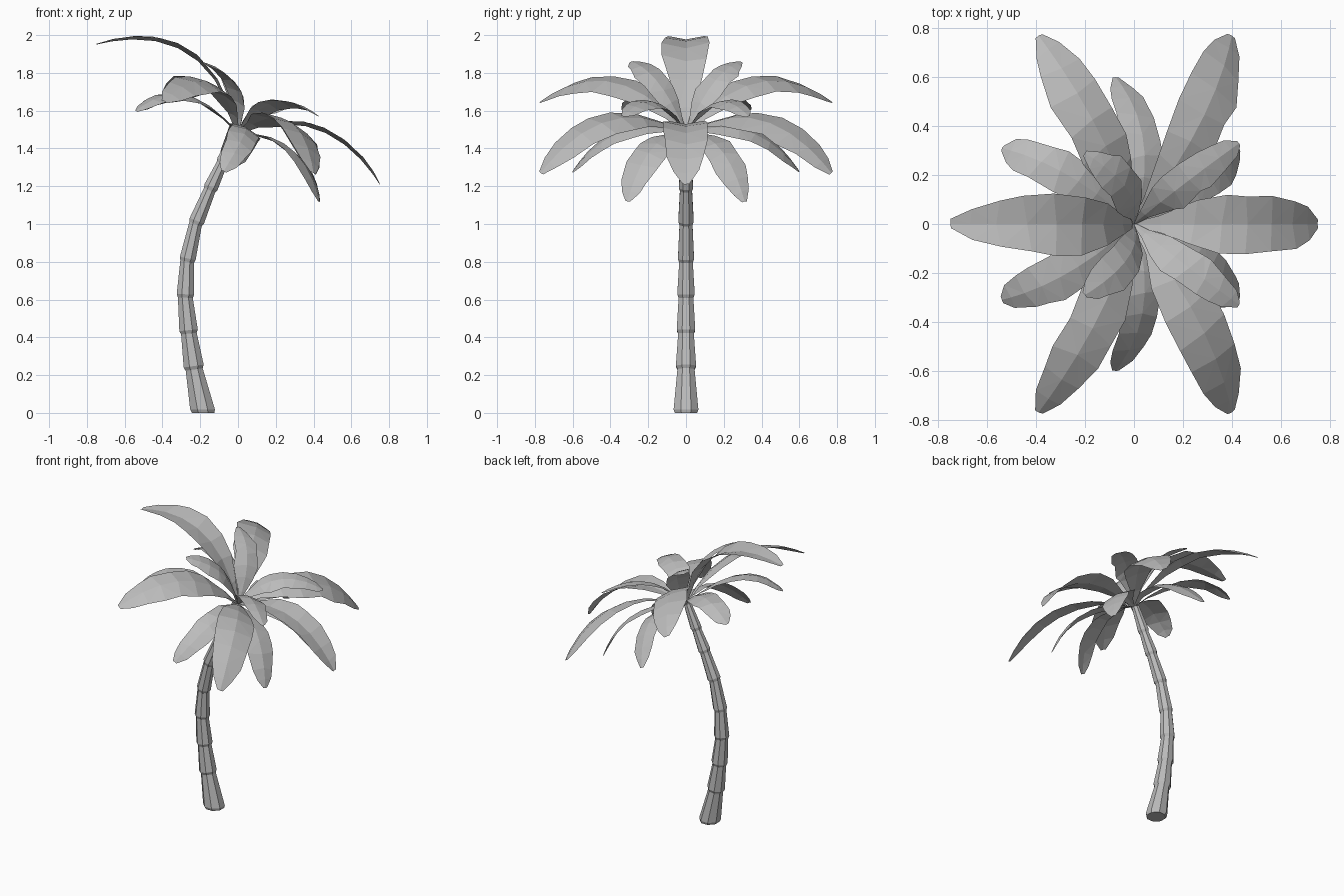
import bpy, bmesh, math, random
from mathutils import Vector

random.seed(4)
scene_cube = bpy.data.objects.get("Cube")
if scene_cube:
    bpy.data.objects.remove(scene_cube, do_unlink=True)

grey = bpy.data.materials.new("plain grey")
grey.use_nodes = True
colour = (0.5, 0.5, 0.5, 1)
grey.diffuse_color = colour
grey.node_tree.nodes["Principled BSDF"].inputs["Base Color"].default_value = colour


def finish(bm, name):
    mesh = bpy.data.meshes.new(name)
    bm.to_mesh(mesh)
    bm.free()
    mesh.materials.append(grey)
    obj = bpy.data.objects.new(name, mesh)
    bpy.context.collection.objects.link(obj)
    return obj


# Trunk: stacked tapering segments along a bent path (x, z, radius)
SIDES = 8
joints = [(-.184, 0, .071), (-.232, .23, .058), (-.26, .42, .053),
          (-.279, .61, .05), (-.27, .8, .046), (-.225, 1, .044),
          (-.15, 1.18, .041), (-.085, 1.32, .037), (-.01, 1.49, .03)]


def ring(bm, centre, axis, radius):
    side = Vector((0, 1, 0))
    other = side.cross(axis)
    verts = []
    for i in range(SIDES):
        a = math.tau * (i + .5) / SIDES
        verts.append(bm.verts.new(centre + radius * (math.cos(a) * other + math.sin(a) * side)))
    return verts


def build_trunk():
    bm = bmesh.new()
    rings = []
    for low, high in zip(joints, joints[1:]):
        a, b = Vector((low[0], 0, low[1])), Vector((high[0], 0, high[1]))
        axis = (b - a).normalized()
        ground = low[1] == 0
        flat = Vector((0, 0, 1)) if ground else axis
        rings.append(ring(bm, a, flat, low[2] * (.9 if ground else .85)))
        rings.append(ring(bm, a + axis * .018, flat, low[2]))
        rings.append(ring(bm, b - axis * .004, axis, high[2] * .85))
    for r, s in zip(rings, rings[1:]):
        for i in range(SIDES):
            j = (i + 1) % SIDES
            bm.faces.new((r[i], r[j], s[j], s[i]))
    bm.faces.new(rings[0])
    bm.faces.new(rings[-1])
    bmesh.ops.recalc_face_normals(bm, faces=bm.faces)
    finish(bm, "trunk")


# Fronds: shallow folded blades that bow out around the leaning crown axis
CROWN = Vector((0, 0, 1.48))
LEAN = Vector((.43, 0, .9))
OUTLINE = [(0, .08), (.12, .3), (.28, .8), (.42, 1), (.56, 1),
           (.7, 1), (.83, .82), (.93, .58), (1, .16)]


def build_frond(name, middle, tip, width, mirror, fold=.16):
    middle, tip = Vector(middle), Vector(tip)
    control = 2 * middle - (CROWN + tip) / 2
    bm = bmesh.new()
    rows = []
    for t, w in OUTLINE:
        centre = (1 - t) ** 2 * CROWN + 2 * t * (1 - t) * control + t * t * tip
        tangent = ((1 - t) * (control - CROWN) + t * (tip - control)).normalized()
        flow = (tip - CROWN) * .5 + tangent * .5
        side = LEAN.cross(flow).normalized()
        normal = tangent.cross(side).normalized()
        row = []
        for s in (-1, 0, 1):
            reach = width * w * random.uniform(.86, 1.1)
            slip = tangent * random.uniform(-.025, .025) * abs(s) * w
            p = centre + s * side * reach - abs(s) * normal * reach * fold + slip
            p.y *= mirror
            row.append(bm.verts.new(p))
        rows.append(row)
    for r, q in zip(rows, rows[1:]):
        for k in range(2):
            bm.faces.new((r[k], q[k], q[k + 1], r[k + 1]))
    bmesh.ops.recalc_face_normals(bm, faces=bm.faces)
    bmesh.ops.triangulate(bm, faces=bm.faces)
    if sum(f.normal.dot(LEAN) for f in bm.faces) < 0:
        bmesh.ops.reverse_faces(bm, faces=bm.faces)
    finish(bm, name)


build_trunk()

# Single fronds on the centre plane, cupped slightly upward
build_frond("frond_low_left", (.42, 0, 1.5), (.75, 0, 1.21), .115, 1, -.18)
build_frond("frond_high_right", (-.27, 0, 1.905), (-.75, 0, 1.95), .12, 1, -.18)

# Paired fronds, mirrored front to back
pairs = {
    "long_left": ((.265, .4, 1.55), (.4, .77, 1.27), .115),
    "long_right": ((-.145, .38, 1.75), (-.39, .77, 1.65), .115),
    "short_right": ((-.27, .2, 1.68), (-.54, .31, 1.6), .09),
    "side": ((.04, .33, 1.49), (-.075, .6, 1.28), .085),
    "upright": ((-.025, .14, 1.74), (-.2, .29, 1.86), .08),
    "short_left": ((.2, .16, 1.645), (.43, .33, 1.57), .08),
    "drooping": ((.28, .18, 1.4), (.43, .31, 1.12), .09),
}
for label, shape in pairs.items():
    build_frond("frond_" + label + "_back", *shape, 1)
    build_frond("frond_" + label + "_front", *shape, -1)
